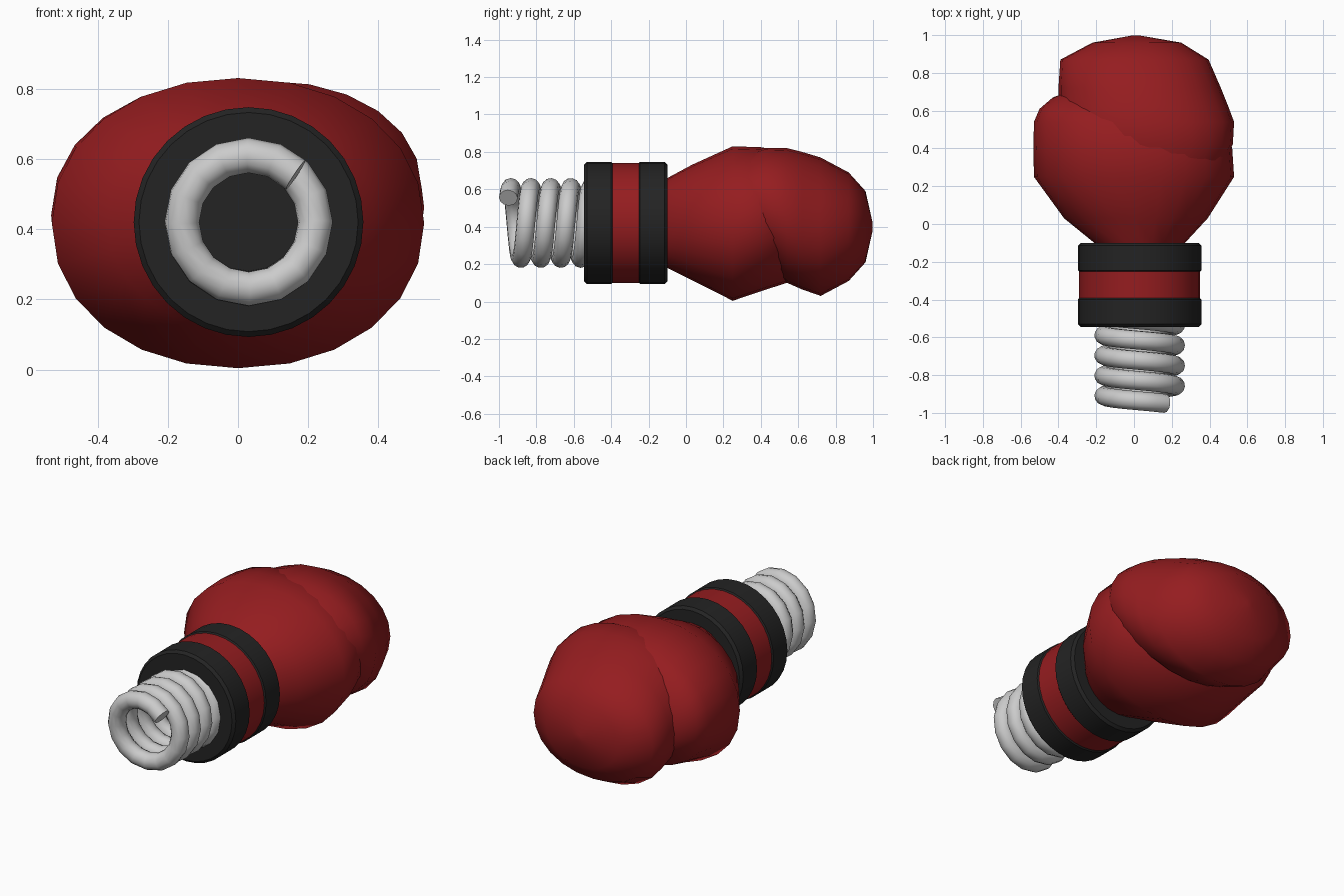
import bpy, bmesh
from math import sin, cos, pi, radians, copysign

if "Cube" in bpy.data.objects:
    bpy.data.objects.remove(bpy.data.objects["Cube"])


def material(name, rgb):
    m = bpy.data.materials.new(name)
    m.diffuse_color = (*rgb, 1)
    m.use_nodes = True
    m.node_tree.nodes["Principled BSDF"].inputs["Base Color"].default_value = m.diffuse_color
    return m


RED = material("red_leather", (0.30, 0.012, 0.014))
BLACK = material("black_rubber", (0.017, 0.017, 0.017))


def finish(obj, mat=None, angle=40):
    if mat:
        obj.data.materials.append(mat)
    bpy.ops.object.select_all(action='DESELECT')
    obj.select_set(True)
    bpy.context.view_layer.objects.active = obj
    bpy.ops.object.shade_smooth_by_angle(angle=radians(angle))
    return obj


def loft(name, rings, mat, n=24, power=0.95, angle=60):
    """Skin of rounded rings, each given as (y, x0, x1, z0, z1)."""
    bm = bmesh.new()
    loops = []
    for y, x0, x1, z0, z1 in rings:
        loop = []
        for i in range(n):
            c, s = cos(2 * pi * i / n), sin(2 * pi * i / n)
            c, s = copysign(abs(c) ** power, c), copysign(abs(s) ** power, s)
            loop.append(bm.verts.new(((x0 + x1) / 2 + (x1 - x0) / 2 * c, y,
                                      (z0 + z1) / 2 + (z1 - z0) / 2 * s)))
        loops.append(loop)
    for a, b in zip(loops, loops[1:]):
        for i in range(n):
            j = (i + 1) % n
            bm.faces.new((a[i], a[j], b[j], b[i]))
    bm.faces.new(loops[0])
    bm.faces.new(loops[-1])
    bmesh.ops.recalc_face_normals(bm, faces=bm.faces)
    me = bpy.data.meshes.new(name)
    bm.to_mesh(me)
    bm.free()
    obj = bpy.data.objects.new(name, me)
    bpy.context.collection.objects.link(obj)
    return finish(obj, mat, angle)


# Palm with the thumb bulging on the -x side
loft("palm_and_thumb", [
    (-0.12, -0.19, 0.24, 0.19, 0.65),
    (-0.10, -0.21, 0.27, 0.18, 0.66),
    (0.03, -0.37, 0.39, 0.115, 0.73),
    (0.25, -0.53, 0.53, 0.004, 0.83),
    (0.40, -0.532, 0.52, 0.055, 0.825),
    (0.54, -0.53, 0.47, 0.10, 0.80),
    (0.61, -0.50, 0.30, 0.17, 0.73),
    (0.67, -0.43, 0.15, 0.24, 0.64),
    (0.70, -0.35, 0.00, 0.32, 0.55)], RED)

# Curled fingers
loft("fingers", [
    (0.30, -0.30, 0.46, 0.28, 0.78),
    (0.42, -0.36, 0.523, 0.21, 0.822),
    (0.54, -0.40, 0.53, 0.10, 0.82),
    (0.62, -0.40, 0.50, 0.065, 0.80),
    (0.72, -0.40, 0.46, 0.03, 0.77),
    (0.87, -0.39, 0.395, 0.11, 0.69),
    (0.96, -0.22, 0.25, 0.21, 0.59),
    (0.998, -0.01, 0.03, 0.38, 0.42)], RED)

# Wrist cuff: two black bands around a red one
CX, CZ = 0.03, 0.42


def band(name, y0, y1, r, bevel, mat):
    def ring(y, rad):
        return (y, CX - rad, CX + rad, CZ - rad, CZ + rad)
    loft(name, [ring(y0, r - bevel), ring(y0 + bevel, r),
                ring(y1 - bevel, r), ring(y1, r - bevel)],
         mat, n=32, power=1, angle=30)


band("cuff_band_rear", -0.545, -0.385, 0.327, 0.015, BLACK)
band("cuff_band_middle", -0.41, -0.24, 0.32, 0.004, RED)
band("cuff_band_front", -0.26, -0.10, 0.327, 0.015, BLACK)

# Coil spring
cu = bpy.data.curves.new("spring", 'CURVE')
cu.dimensions = '3D'
cu.bevel_depth = 0.05
cu.bevel_resolution = 4
cu.use_fill_caps = True
sp = cu.splines.new('POLY')
STEPS, PER_TURN, PITCH = 70, 16, 0.107
sp.points.add(STEPS)
for i, p in enumerate(sp.points):
    t = i / PER_TURN
    a = pi / 4 + 2 * pi * t
    p.co = (CX + 0.19 * cos(a), -0.95 + PITCH * t, CZ + 0.19 * sin(a), 1)
spring = bpy.data.objects.new("spring", cu)
bpy.context.collection.objects.link(spring)
bpy.ops.object.select_all(action='DESELECT')
spring.select_set(True)
bpy.context.view_layer.objects.active = spring
bpy.ops.object.convert(target='MESH')
finish(bpy.context.view_layer.objects.active, None, 50)
